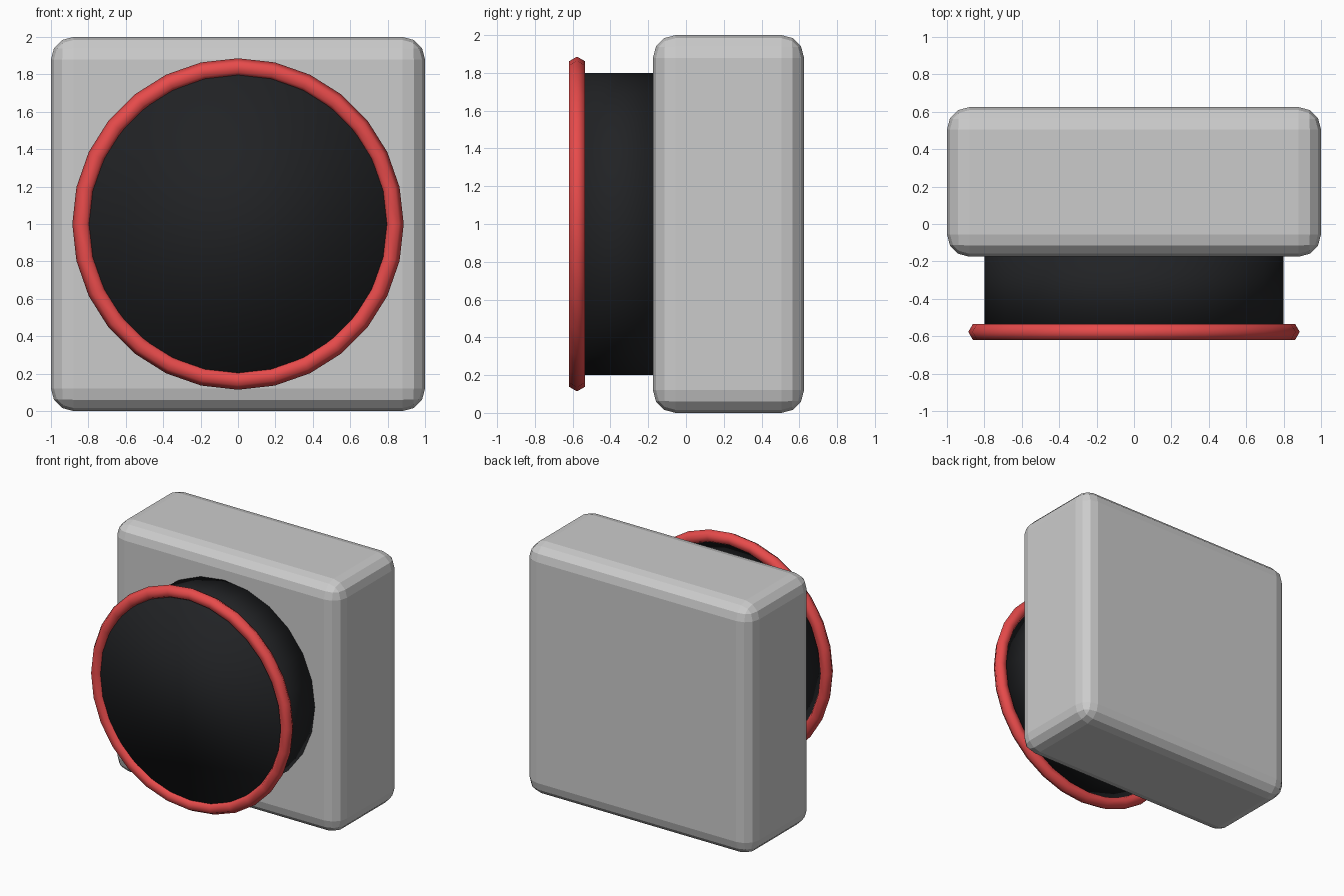
import bpy
from math import pi

if "Cube" in bpy.data.objects:
    bpy.data.objects.remove(bpy.data.objects["Cube"])


def colour(obj, name, rgb):
    mat = bpy.data.materials.new(name)
    mat.diffuse_color = (*rgb, 1)
    mat.use_nodes = True
    mat.node_tree.nodes["Principled BSDF"].inputs["Base Color"].default_value = mat.diffuse_color
    obj.data.materials.append(mat)


# Rounded block body
bpy.ops.mesh.primitive_cube_add(size=1, location=(0, 0.225, 1))
body = bpy.context.object
body.name = "body"
body.scale = (2, 0.8, 2)
bpy.ops.object.transform_apply(location=False, rotation=False, scale=True)
bevel = body.modifiers.new("rounded_edges", 'BEVEL')
bevel.width = 0.12
bevel.segments = 3

# Dark round drum, its back end sunk into the body
FRONT, BACK = -0.595, -0.1
bpy.ops.mesh.primitive_cylinder_add(
    vertices=24, radius=0.8, depth=BACK - FRONT,
    location=(0, (FRONT + BACK) / 2, 1), rotation=(pi / 2, 0, 0))
drum = bpy.context.object
drum.name = "drum"
bpy.ops.object.shade_smooth()
colour(drum, "black", (0.015, 0.016, 0.018))

# Red rim around the front of the drum
bpy.ops.mesh.primitive_torus_add(
    major_segments=28, minor_segments=6, major_radius=0.836, minor_radius=0.05,
    location=(0, -0.577, 1), rotation=(pi / 2, 0, 0))
rim = bpy.context.object
rim.name = "rim"
bpy.ops.object.shade_smooth()
colour(rim, "red", (0.8, 0.07, 0.07))
